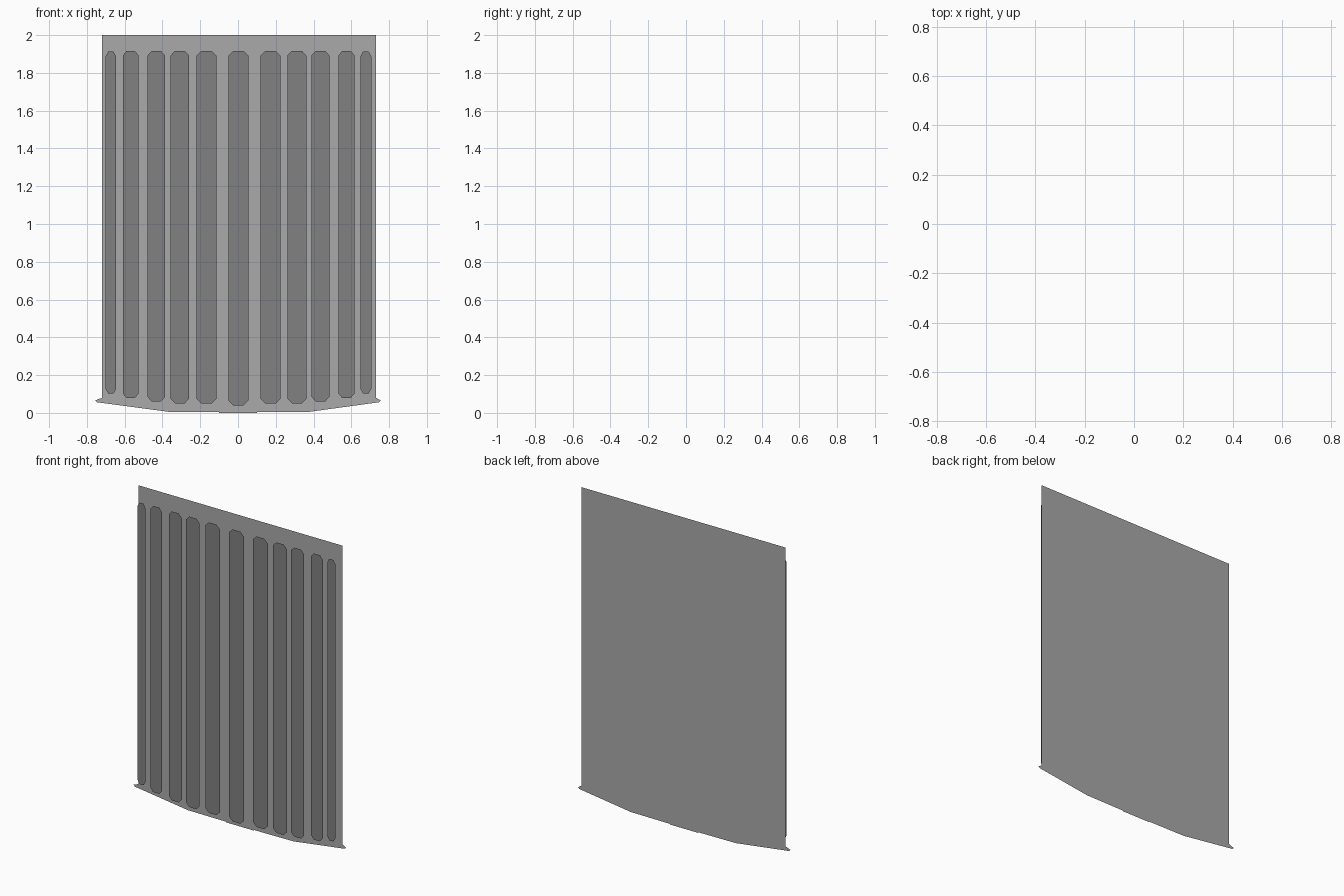
import bpy
import bmesh

if "Cube" in bpy.data.objects:
    bpy.data.objects.remove(bpy.data.objects["Cube"])


def material(name, value):
    m = bpy.data.materials.new(name)
    m.diffuse_color = (value, value, value, 1)
    m.use_nodes = True
    m.node_tree.nodes["Principled BSDF"].inputs["Base Color"].default_value = m.diffuse_color
    return m


def flat_shape(name, outline, y, mat):
    """One flat polygon in the XZ plane, facing the front (-y)."""
    bm = bmesh.new()
    face = bm.faces.new([bm.verts.new((x, y, z)) for x, z in outline])
    bm.normal_update()
    if face.normal.y > 0:
        face.normal_flip()
    mesh = bpy.data.meshes.new(name)
    bm.to_mesh(mesh)
    bm.free()
    mesh.materials.append(mat)
    obj = bpy.data.objects.new(name, mesh)
    bpy.context.collection.objects.link(obj)
    return obj


light_grey = material("light grey", 0.40)
dark_grey = material("dark grey", 0.22)

# Backing sheet with a shallow bowed bottom and small flared corners
flat_shape("backing_panel", [
    (-0.72, 2.0), (-0.72, 0.08), (-0.757, 0.066), (-0.745, 0.056),
    (-0.37, 0.006), (-0.1, 0.004), (-0.1, 0.0), (0.1, 0.0), (0.1, 0.004),
    (0.38, 0.006), (0.745, 0.056), (0.755, 0.066), (0.731, 0.08), (0.731, 2.0),
], 0.019, light_grey)

# Vertical slats with clipped corners: left, right, bottom, top
slats = [
    (-0.701, -0.645, 0.103, 1.912), (-0.61, -0.526, 0.078, 1.917),
    (-0.479, -0.386, 0.06, 1.917), (-0.357, -0.259, 0.05, 1.917),
    (-0.219, -0.115, 0.05, 1.917), (-0.05, 0.055, 0.04, 1.917),
    (0.12, 0.225, 0.05, 1.917), (0.262, 0.362, 0.05, 1.917),
    (0.389, 0.484, 0.06, 1.917), (0.532, 0.617, 0.078, 1.917),
    (0.648, 0.706, 0.103, 1.912),
]
for i, (l, r, b, t) in enumerate(slats):
    c, h = 0.24 * (r - l), 0.025
    flat_shape(f"slat_{i + 1}", [
        (l, b + h), (l + c, b), (r - c, b), (r, b + h),
        (r, t - h), (r - c, t), (l + c, t), (l, t - h),
    ], -0.019, dark_grey)
